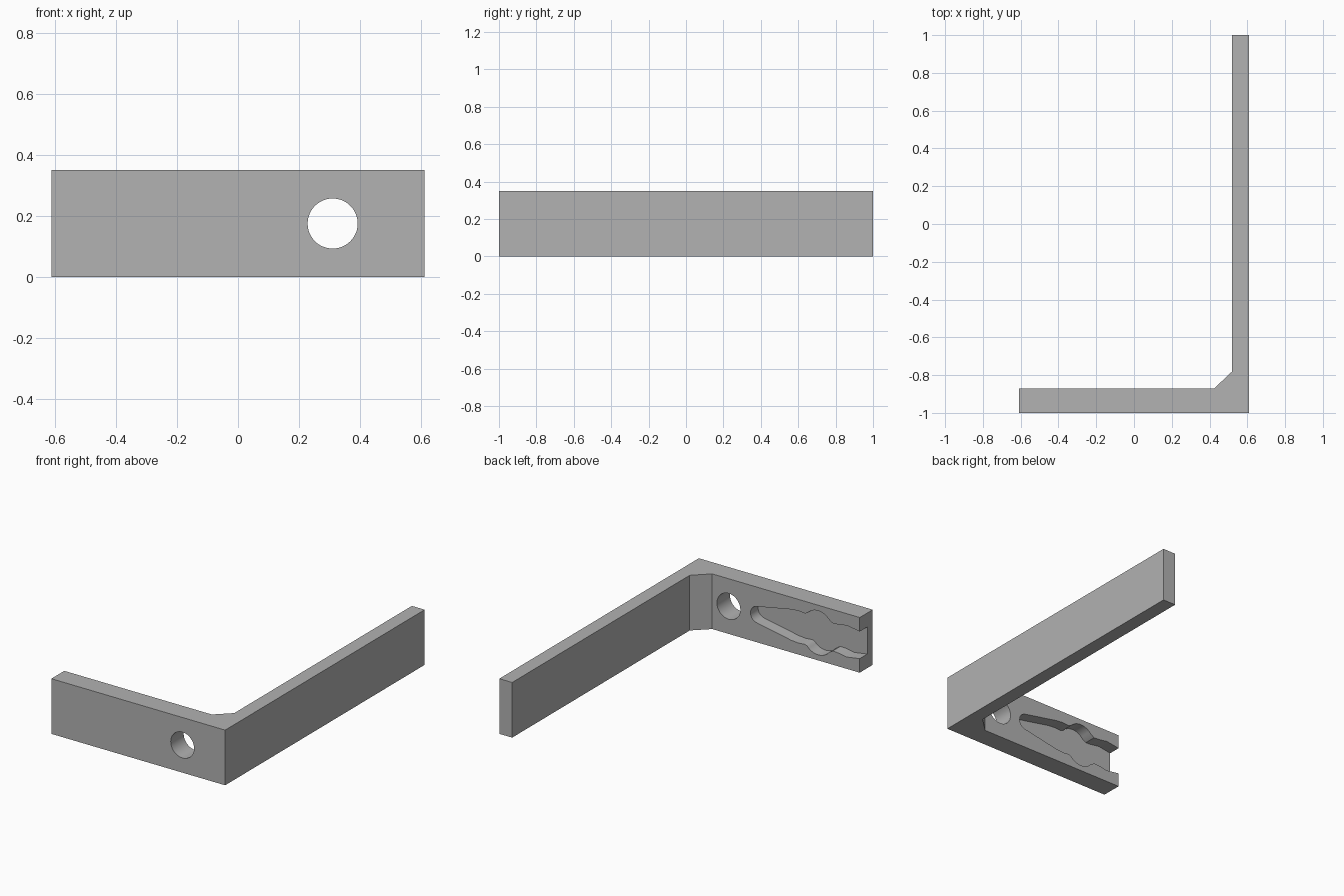
import bpy, bmesh, math
from mathutils import Vector

cube = bpy.data.objects.get("Cube")
if cube:
    bpy.data.objects.remove(cube, do_unlink=True)

HEIGHT = 0.35
MID = HEIGHT / 2
BACK, FLOOR = -0.87, -0.947   # back face of the mounting plate, pocket floor

grey = bpy.data.materials.new("plain_grey")
grey.use_nodes = True
grey.diffuse_color = (0.445, 0.445, 0.445, 1)
grey.node_tree.nodes["Principled BSDF"].inputs["Base Color"].default_value = grey.diffuse_color


def prism(name, outline, offset):
    """Extrude a planar outline of 3D points along an offset."""
    bm = bmesh.new()
    face = bm.faces.new([bm.verts.new(p) for p in outline])
    ext = bmesh.ops.extrude_face_region(bm, geom=[face])
    moved = [g for g in ext["geom"] if isinstance(g, bmesh.types.BMVert)]
    bmesh.ops.translate(bm, verts=moved, vec=Vector(offset))
    bmesh.ops.recalc_face_normals(bm, faces=bm.faces)
    mesh = bpy.data.meshes.new(name)
    bm.to_mesh(mesh)
    bm.free()
    mesh.materials.append(grey)
    obj = bpy.data.objects.new(name, mesh)
    bpy.context.collection.objects.link(obj)
    return obj


def arc(cx, cz, r, start, end, steps):
    """Points (x, z) on an arc, angles in degrees."""
    angles = [math.radians(start + (end - start) * i / steps) for i in range(steps + 1)]
    return [(cx + r * math.cos(a), cz + r * math.sin(a)) for a in angles]


# L-shaped bracket with a chamfered inner corner
plan = [(-0.61, -1), (0.61, -1), (0.61, 1), (0.52, 1),
        (0.52, -0.78), (0.425, BACK), (-0.61, BACK)]
bracket = prism("bracket", [(x, y, 0) for x, y in plan], (0, 0, HEIGHT))

# Round through hole
circle = arc(0.31, MID, 0.082, 0, 360, 48)[:-1]
hole = prism("hole_cutter", [(x, -1.1, z) for x, z in circle], (0, 0.4, 0))

# Keyhole pocket, open at the plate end: upper half outline, then mirrored
upper = arc(0.105, 0, 0.052, 0, 80, 8)
upper += [(-0.13, 0.098), (-0.18, 0.102), (-0.225, 0.098)]
upper += arc(-0.318, 0.04, 0.1, 40, 140, 12)
upper += [(-0.42, 0.088), (-0.46, 0.09), (-0.52, 0.1), (-0.61, 0.086), (-0.7, 0.07)]
lower = [(x, -z) for x, z in reversed(upper[1:])]
pocket = prism("pocket_cutter", [(x, FLOOR, MID + z) for x, z in upper + lower], (0, 0.2, 0))

# Cut the hole and pocket out of the bracket
bpy.context.view_layer.objects.active = bracket
for cutter in (hole, pocket):
    cutter.hide_render = True
    cut = bracket.modifiers.new(cutter.name, "BOOLEAN")
    cut.operation = "DIFFERENCE"
    cut.solver = "EXACT"
    cut.object = cutter
    bpy.ops.object.modifier_apply(modifier=cut.name)
    bpy.data.objects.remove(cutter, do_unlink=True)

# Smooth the curved walls and keep the edges sharp
bpy.ops.object.select_all(action="DESELECT")
bracket.select_set(True)
bpy.ops.object.shade_smooth_by_angle(angle=math.radians(30))
